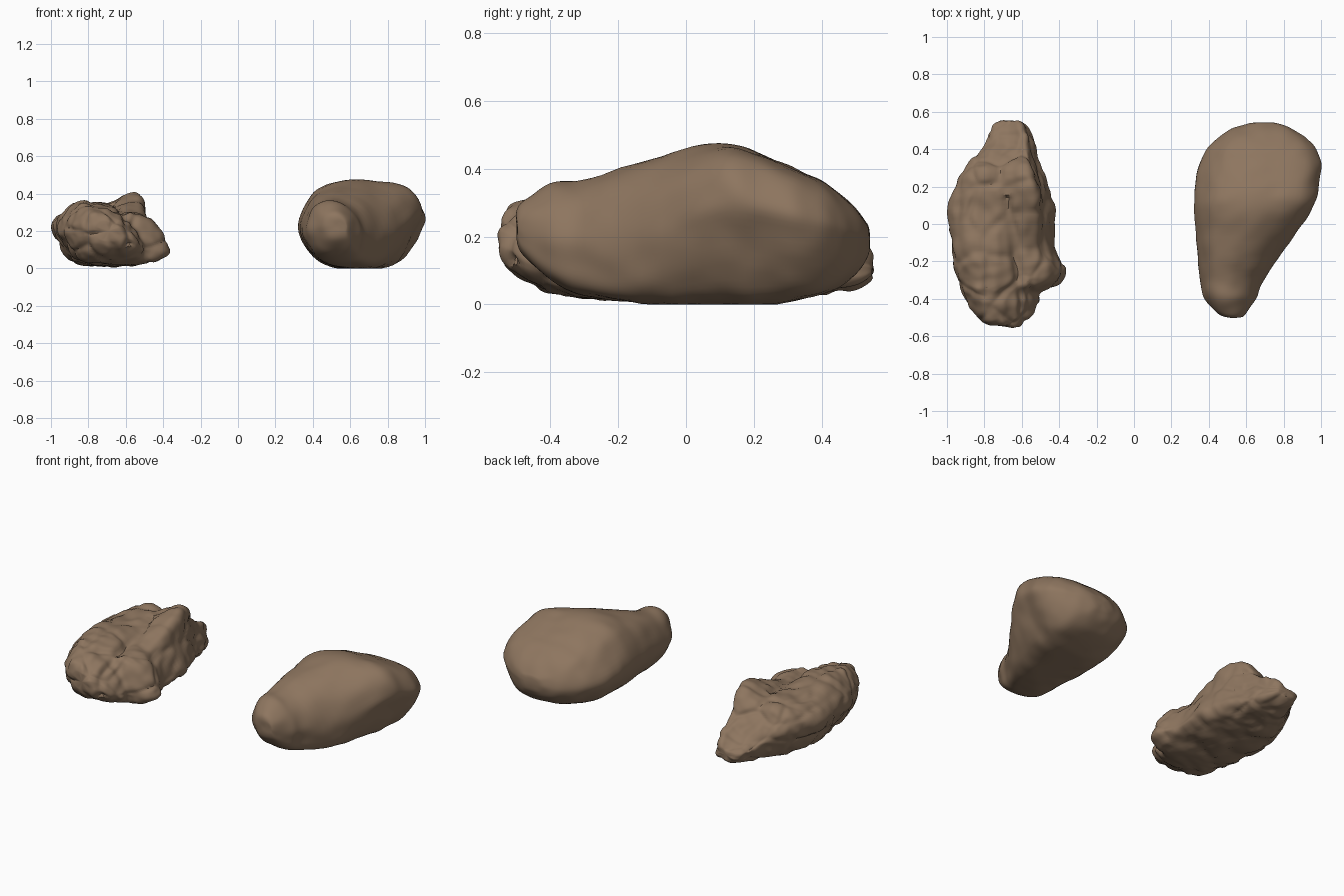
import bpy, bmesh, math
from mathutils import Vector, noise

if "Cube" in bpy.data.objects:
    bpy.data.objects.remove(bpy.data.objects["Cube"])

stone = bpy.data.materials.new("brown stone")
stone.use_nodes = True
COLOUR = (0.27, 0.18, 0.115, 1)
stone.diffuse_color = COLOUR
bsdf = stone.node_tree.nodes["Principled BSDF"]
bsdf.inputs["Base Color"].default_value = COLOUR
bsdf.inputs["Roughness"].default_value = 0.9


def spline(points, steps, closed):
    """Pass a smooth curve through points of any dimension."""
    n = len(points)
    pick = (lambda i: points[i % n]) if closed else (lambda i: points[min(max(i, 0), n - 1)])
    out = []
    for i in range(n if closed else n - 1):
        for s in range(steps):
            t = s / steps
            out.append([b + 0.5 * t * (c - a + t * (2 * a - 5 * b + 4 * c - d + t * (3 * (b - c) + d - a)))
                        for a, b, c, d in zip(pick(i - 1), pick(i), pick(i + 1), pick(i + 2))])
    if not closed:
        out.append(list(points[-1]))
    return out


def rock(name, front, back, stations, relief, steps, sharp):
    """Loft from a front to a back section through (y, x0, x1, z0, z1), then weather it."""
    bm = bmesh.new()
    front, back = spline(front, steps, True), spline(back, steps, True)
    n = len(front)
    rings = []
    for y, x0, x1, z0, z1 in spline(stations, steps + 2, False):
        t = min(max((y + 0.2) / 0.35, 0), 1)
        t = t * t * (3 - 2 * t)
        section = [Vector(f).lerp(Vector(b), t) for f, b in zip(front, back)]
        rings.append([bm.verts.new((x0 + u * (x1 - x0), y, z0 + v * (z1 - z0))) for u, v in section])
    for a, b in zip(rings, rings[1:]):
        for i in range(n):
            bm.faces.new((a[i], a[(i + 1) % n], b[(i + 1) % n], b[i]))
    # Close both ends with a fan
    caps = [bm.faces.new(rings[0]), bm.faces.new(rings[-1])]
    bmesh.ops.poke(bm, faces=caps)
    bmesh.ops.recalc_face_normals(bm, faces=bm.faces[:])
    for _ in range(3):
        bmesh.ops.smooth_vert(bm, verts=bm.verts[:], factor=0.5,
                              use_axis_x=True, use_axis_y=True, use_axis_z=True)
    bm.normal_update()
    moves = [(v, v.normal * relief(v.co)) for v in bm.verts]
    for v, d in moves:
        v.co += d
        v.co.z = max(v.co.z, 0)
    mesh = bpy.data.meshes.new(name)
    bm.to_mesh(mesh)
    bm.free()
    mesh.materials.append(stone)
    obj = bpy.data.objects.new(name, mesh)
    bpy.context.collection.objects.link(obj)
    bpy.ops.object.select_all(action="DESELECT")
    obj.select_set(True)
    bpy.context.view_layer.objects.active = obj
    bpy.ops.object.shade_smooth_by_angle(angle=math.radians(sharp))


def gentle(p):
    # Broad dents, with a hollow under the overhanging left side
    hollow = math.exp(-((p - Vector((0.88, 0.22, 0.17))).length / 0.1) ** 2)
    return 0.002 + 0.008 * noise.noise(p * 5) + 0.005 * noise.noise(p * 13) - 0.015 * hollow


def craggy(p):
    # Rounded lumps parted by creases, with a long split along the top
    cells = noise.voronoi(p * Vector((1, 0.8, 1.2)) * 6)[0]
    crease = min(cells[1] - cells[0], 0.25) / 0.25
    split = math.exp(-((p.x + 0.66 + 0.15 * p.y) / 0.025) ** 2) if p.z > 0.12 and p.y < 0.15 else 0
    return (0.014 * noise.noise(p * 6) + 0.009 * noise.noise(p * 17)
            + 0.01 * crease - 0.006 - 0.018 * split)


# Worn boulder: a front that stands on a broad foot, a flat-topped back that overhangs on its left
rock("smooth_rock",
     [(0, .52), (.1, .8), (.24, .95), (.46, 1), (.72, .92), (.92, .72), (1, .45),
      (.98, .24), (.92, .07), (.76, 0), (.45, 0), (.21, .09), (.06, .28)],
     [(0, .5), (.1, .78), (.22, .92), (.46, 1), (.68, .98), (.9, .91), (1, .69),
      (.97, .5), (.87, .2), (.73, .02), (.4, 0), (.2, .07), (.06, .27)],
     [(-.5, .51, .58, .2, .26), (-.48, .45, .6, .15, .3), (-.4, .38, .65, .075, .35),
      (-.3, .355, .69, .03, .365), (-.1, .33, .83, .01, .43), (.1, .32, .96, 0, .475),
      (.22, .33, .985, 0, .445), (.33, .36, 1, .015, .4), (.43, .41, .955, .045, .345),
      (.51, .52, .85, .1, .27), (.54, .62, .75, .15, .23)],
     gentle, 5, 40)

# Broken boulder: a blunt front block, a low ledge on its left, a high ridge and a low tail
rock("rough_rock",
     [(0, .6), (.08, .83), (.22, 1), (.42, .97), (.58, .88), (.72, .82), (.83, .72),
      (.91, .55), (.98, .36), (1, .2), (.87, .08), (.55, .01), (.24, .05), (.11, .2), (.04, .4)],
     [(0, .62), (.1, .78), (.24, .85), (.44, .84), (.62, .91), (.78, 1), (.87, .94),
      (.92, .68), (.97, .4), (1, .22), (.87, .08), (.55, .01), (.24, .05), (.11, .21), (.04, .42)],
     [(-.545, -.76, -.62, .15, .25), (-.51, -.83, -.555, .1, .3), (-.42, -.885, -.515, .04, .335),
      (-.36, -.92, -.495, .025, .345), (-.31, -.94, -.39, .015, .345), (-.24, -.96, -.365, .01, .35),
      (-.14, -.975, -.41, .01, .36), (.05, -.995, -.43, .01, .375), (.2, -.955, -.46, .015, .4),
      (.29, -.905, -.495, .02, .385), (.35, -.86, -.515, .025, .31), (.42, -.81, -.53, .03, .24),
      (.51, -.77, -.56, .05, .18), (.55, -.72, -.61, .08, .14)],
     craggy, 7, 35)
